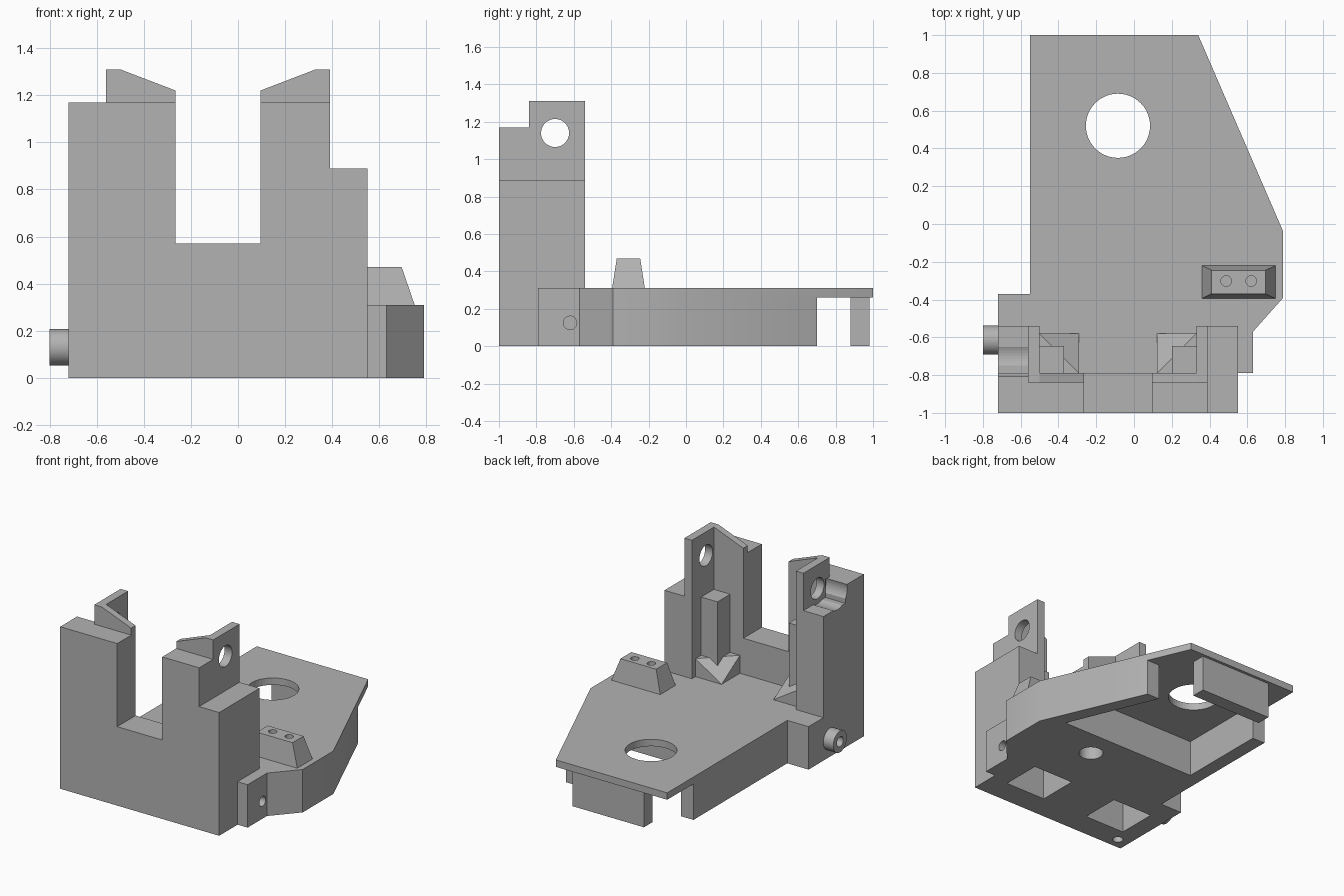
import bpy, bmesh, math
from mathutils import Matrix, Vector

if "Cube" in bpy.data.objects:
    bpy.data.objects.remove(bpy.data.objects["Cube"], do_unlink=True)

grey = bpy.data.materials.new("plain grey")
grey.use_nodes = True
grey.diffuse_color = (0.45, 0.45, 0.45, 1)
grey.node_tree.nodes["Principled BSDF"].inputs["Base Color"].default_value = (0.45, 0.45, 0.45, 1)

MID = -0.085   # symmetry plane of the two towers
DECK = 0.31    # top of the base


def finish(name, bm):
    bmesh.ops.recalc_face_normals(bm, faces=bm.faces[:])
    mesh = bpy.data.meshes.new(name)
    bm.to_mesh(mesh)
    bm.free()
    mesh.materials.append(grey)
    ob = bpy.data.objects.new(name, mesh)
    bpy.context.collection.objects.link(ob)
    return ob


def prism(name, pts, lo, hi, axis="z"):
    """Extrude a profile: (x, y) along z, or (x, z) along y."""
    bm = bmesh.new()
    place = (lambda p: (p[0], p[1], lo)) if axis == "z" else (lambda p: (p[0], lo, p[1]))
    face = bm.faces.new([bm.verts.new(place(p)) for p in pts])
    moved = bmesh.ops.extrude_face_region(bm, geom=[face])["geom"]
    step = Vector((0, 0, hi - lo)) if axis == "z" else Vector((0, hi - lo, 0))
    bmesh.ops.translate(bm, vec=step, verts=[v for v in moved if isinstance(v, bmesh.types.BMVert)])
    return finish(name, bm)


def box(name, x, y, z):
    return prism(name, [(x[0], y[0]), (x[1], y[0]), (x[1], y[1]), (x[0], y[1])], *z)


def hull(name, pts):
    bm = bmesh.new()
    for p in pts:
        bm.verts.new(p)
    bmesh.ops.convex_hull(bm, input=bm.verts[:])
    bmesh.ops.dissolve_limit(bm, angle_limit=0.01, verts=bm.verts[:], edges=bm.edges[:])
    return finish(name, bm)


def rod(name, centre, radius, length, axis="z"):
    bm = bmesh.new()
    turn = Matrix.Rotation(math.pi / 2, 4, "Y") if axis == "x" else Matrix()
    bmesh.ops.create_cone(bm, cap_ends=True, segments=48, radius1=radius, radius2=radius,
                          depth=length, matrix=Matrix.Translation(centre) @ turn)
    return finish(name, bm)


def cut(ob, *cutters):
    for c in cutters:
        mod = ob.modifiers.new(c.name, "BOOLEAN")
        mod.operation, mod.solver, mod.object = "DIFFERENCE", "EXACT", c
        c.hide_render = True
        c.hide_set(True)
        c.display_type = "WIRE"


def smooth(ob):
    bpy.ops.object.select_all(action="DESELECT")
    ob.select_set(True)
    bpy.context.view_layer.objects.active = ob
    bpy.ops.object.shade_smooth_by_angle(angle=math.radians(30))


def flip(x):
    return 2 * MID - x


# Base slab, hollow beneath the rear
base = prism("base", [(-0.72, -1), (0.55, -1), (0.55, -0.79), (0.63, -0.79), (0.63, -0.57),
                      (0.79, -0.39), (0.79, -0.04), (0.34, 1), (-0.55, 1), (-0.55, -0.37),
                      (-0.72, -0.37)], 0, DECK)
cut(base,
    prism("rear_hollow_cutter", [(-0.45, 0.05), (0.64, 0.05), (0.37, 0.7), (1, 0.7), (1, 1.1),
                                 (-0.8, 1.1), (-0.8, 0.7), (-0.45, 0.7)], -0.1, 0.26),
    rod("deck_hole_cutter", (MID, 0.52, 0.2), 0.17, 1),
    rod("round_recess_cutter", (0.25, -0.15, 0), 0.08, 0.3),
    rod("corner_hole_cutter", (-0.63, -0.92, 0), 0.035, 0.3),
    rod("side_hole_cutter", (0.63, -0.62, 0.125), 0.036, 0.3, "x"),
    box("left_pocket_cutter", (0.1, 0.42), (-0.82, -0.53), (-0.1, 0.28)),
    box("right_pocket_cutter", (flip(0.42), flip(0.1)), (-0.82, -0.53), (-0.1, 0.28)))
smooth(base)

# Rear skirt under the overhanging deck
box("rear_skirt", (-0.35, 0.22), (0.88, 0.98), (0, 0.262))

# Stepped front wall with its central slot
prism("front_wall", [(-0.72, DECK), (0.55, DECK), (0.55, 0.89), (0.39, 0.89), (0.39, 1.17),
                     (0.095, 1.17), (0.095, 0.57), (-0.265, 0.57), (-0.265, 1.17),
                     (-0.72, 1.17)], -1, -0.79, "y")
right_bore = rod("bore_cutter", (-0.71, -0.7, 1.14), 0.112, 0.32, "x")
pivot = rod("pivot_cutter", (MID, -0.7, 1.14), 0.075, 1.1, "x")
cut(bpy.data.objects["front_wall"], right_bore)
smooth(bpy.data.objects["front_wall"])

# Side walls behind the front wall
box("left_side_wall", (0.39, 0.55), (-0.79, -0.54), (DECK, 0.89))
right_wall = box("right_side_wall", (-0.72, -0.55), (-0.79, -0.54), (DECK, 1.04))
cut(right_wall, right_bore)
smooth(right_wall)

# Mirrored parts inside the two towers
for side, m in (("left", lambda x: x), ("right", flip)):
    xs = lambda a, b: tuple(sorted((m(a), m(b))))
    ear = box(side + "_pivot_ear", xs(0.33, 0.39), (-0.79, -0.54), (DECK, 1.31))
    cut(ear, pivot)
    # Sloped brace tying the ear to the wall
    brace = prism(side + "_brace", [(m(0.095), 1.17), (m(0.39), 1.17), (m(0.39), 1.31),
                                    (m(0.33), 1.31), (m(0.095), 1.22)], -0.84, -0.79, "y")
    box(side + "_post", xs(0.2, 0.33), (-0.79, -0.645), (DECK, 0.86))
    # Foot with one corner sloping down to the deck
    corners = [(m(0.33), -0.58), (m(0.33), -0.79), (m(0.122), -0.79)]
    hull(side + "_foot", [(m(0.122), -0.58, DECK)] + [(x, y, z) for x, y in corners
                                                     for z in (DECK, 0.44)])

# Tapered block with two sockets
block = hull("tapered_block",
             [(x, y, DECK) for x in (0.36, 0.75) for y in (-0.395, -0.22)] +
             [(x, y, 0.47) for x in (0.41, 0.695) for y in (-0.37, -0.245)])
cut(block, *[rod("socket_cutter", (x, -0.302, 0.47), 0.028, 0.16) for x in (0.488, 0.62)])
smooth(block)

# Hollow peg on the side
peg = rod("side_peg", (-0.755, -0.615, 0.13), 0.077, 0.09, "x")
cut(peg, rod("peg_hole_cutter", (-0.8, -0.615, 0.13), 0.036, 0.14, "x"))
smooth(peg)
